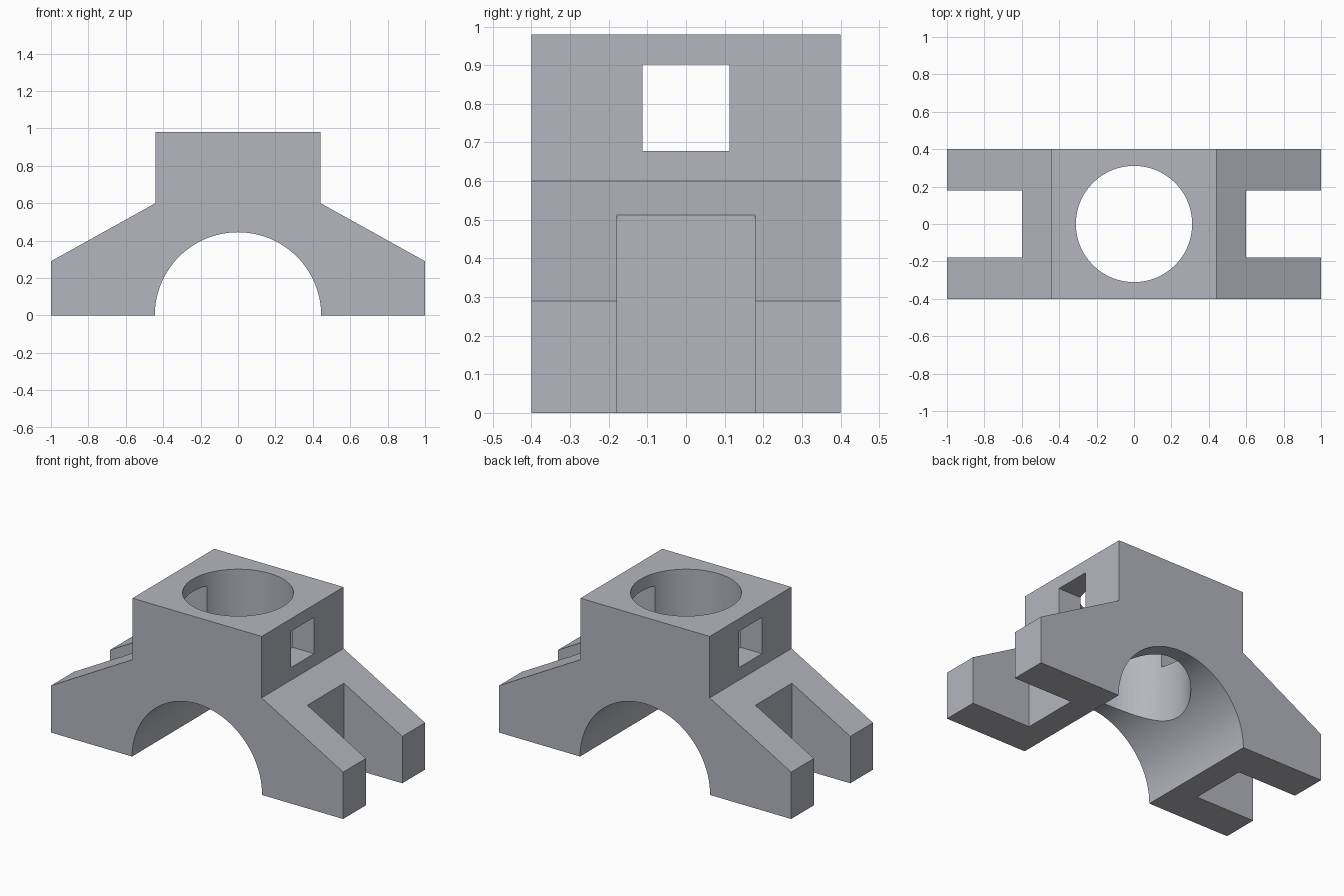
import bpy, bmesh
from math import pi, cos, sin, radians

if "Cube" in bpy.data.objects:
    bpy.data.objects.remove(bpy.data.objects["Cube"])

R_ARCH, R_BORE, DEPTH = 0.445, 0.311, 0.8


def box(name, x0, x1, y, z0, z1):
    bpy.ops.mesh.primitive_cube_add(size=1, location=((x0 + x1) / 2, 0, (z0 + z1) / 2))
    ob = bpy.context.object
    ob.name = name
    ob.scale = (x1 - x0, 2 * y, z1 - z0)
    return ob


def cut(target, cutter):
    mod = target.modifiers.new(cutter.name, 'BOOLEAN')
    mod.operation, mod.solver, mod.object = 'DIFFERENCE', 'EXACT', cutter
    bpy.context.view_layer.update()
    bpy.context.view_layer.objects.active = target
    bpy.ops.object.modifier_apply(modifier=mod.name)
    bpy.data.objects.remove(cutter, do_unlink=True)


# Bracket body: front profile with half-round arch, extruded along y
right = [(1, 0), (1, 0.29), (0.442, 0.6), (0.442, 0.98)]
left = [(-x, z) for x, z in reversed(right)]
steps = 48
arch = [(-R_ARCH * cos(pi * i / steps), R_ARCH * sin(pi * i / steps) if 0 < i < steps else 0)
        for i in range(steps + 1)]
bm = bmesh.new()
face = bm.faces.new([bm.verts.new((x, -DEPTH / 2, z)) for x, z in right + left + arch])
ext = bmesh.ops.extrude_face_region(bm, geom=[face])
bmesh.ops.translate(bm, vec=(0, DEPTH, 0),
                    verts=[v for v in ext['geom'] if isinstance(v, bmesh.types.BMVert)])
bmesh.ops.recalc_face_normals(bm, faces=bm.faces[:])
mesh = bpy.data.meshes.new("bearing_bracket")
bm.to_mesh(mesh)
bm.free()
body = bpy.data.objects.new("bearing_bracket", mesh)
bpy.context.collection.objects.link(body)

# Vertical bore from the top into the arch
bpy.ops.mesh.primitive_cylinder_add(vertices=64, radius=R_BORE, depth=1.0, location=(0, 0, 0.7))
bore = bpy.context.object
bore.name = "bore_cutter"
cut(body, bore)

# Square window through both side walls
cut(body, box("window_cutter", -0.6, 0.6, 0.112, 0.678, 0.902))

# Open bolt slots in both feet
for s in (-1, 1):
    cut(body, box("slot_cutter", min(0.6 * s, 1.2 * s), max(0.6 * s, 1.2 * s), 0.178, -0.2, 0.8))

# Blue-grey steel
steel = bpy.data.materials.new("steel")
steel.diffuse_color = (0.46, 0.47, 0.52, 1)
steel.use_nodes = True
steel.node_tree.nodes["Principled BSDF"].inputs["Base Color"].default_value = steel.diffuse_color
body.data.materials.clear()
body.data.materials.append(steel)

# Smooth curved walls, sharp corners
bpy.ops.object.select_all(action='DESELECT')
body.select_set(True)
bpy.context.view_layer.objects.active = body
bpy.ops.object.shade_smooth_by_angle(angle=radians(30))
